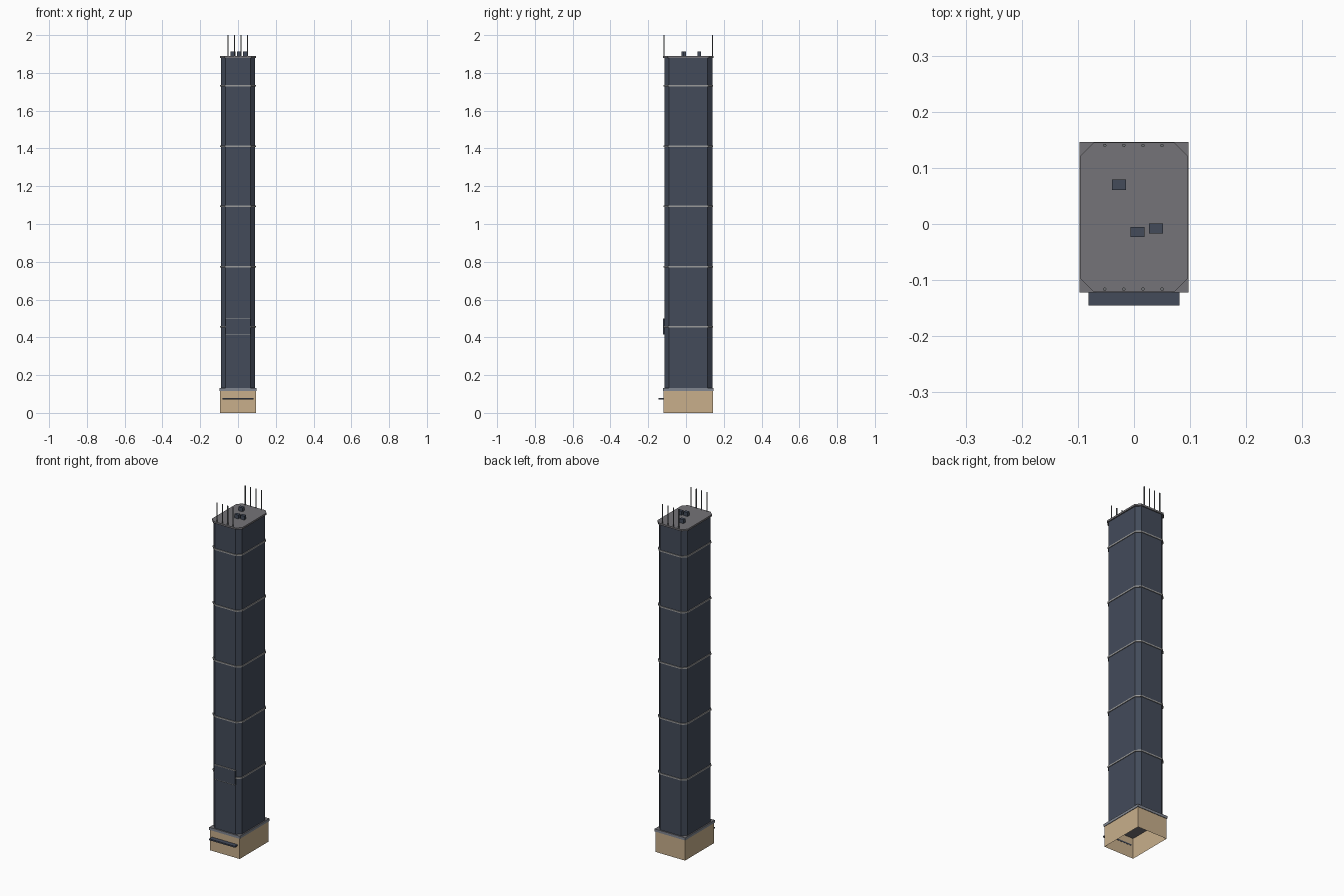
import bpy, bmesh

cube = bpy.data.objects.get("Cube")
if cube:
    bpy.data.objects.remove(cube, do_unlink=True)

CY = 0.012  # tower centre line in y


def material(name, r, g, b):
    m = bpy.data.materials.new(name)
    m.use_nodes = True
    m.diffuse_color = (r, g, b, 1)
    m.node_tree.nodes["Principled BSDF"].inputs["Base Color"].default_value = (r, g, b, 1)
    return m


glass = material("dark blue glass", 0.056, 0.07, 0.102)
stone = material("tan stone", 0.58, 0.43, 0.26)
roof_grey = material("roof grey", 0.178, 0.174, 0.188)
trim = material("pale trim", 0.33, 0.33, 0.33)
ledge_grey = material("blue grey ledge", 0.22, 0.24, 0.28)
steel = material("mast steel", 0.16, 0.17, 0.18)


def prism(name, points, z0, z1, mats, bottom=True, top=True):
    """Extrude an outline; a second material goes on the horizontal faces."""
    bm = bmesh.new()
    low = [bm.verts.new((x, y, z0)) for x, y in points]
    high = [bm.verts.new((x, y, z1)) for x, y in points]
    n = len(points)
    for i in range(n):
        j = (i + 1) % n
        bm.faces.new((low[i], low[j], high[j], high[i]))
    if bottom:
        bm.faces.new(low[::-1])
    if top:
        bm.faces.new(high)
    bm.normal_update()
    if len(mats) > 1:
        for f in bm.faces:
            f.material_index = int(abs(f.normal.z) > 0.5)
    mesh = bpy.data.meshes.new(name)
    bm.to_mesh(mesh)
    bm.free()
    for m in mats:
        mesh.materials.append(m)
    ob = bpy.data.objects.new(name, mesh)
    bpy.context.collection.objects.link(ob)
    return ob


def rect(hx, hy, cx=0, cy=CY):
    return [(cx - hx, cy - hy), (cx + hx, cy - hy), (cx + hx, cy + hy), (cx - hx, cy + hy)]


def octagon(hx, hy, c=0.024):
    quarter = [(hx - c, -hy), (hx, c - hy), (hx, hy - c), (hx - c, hy)]
    return [(x, y + CY) for x, y in quarter + [(-x, -y) for x, y in quarter]]


# Hollow base, open underneath, with a ledge closing its top
prism("base_walls", rect(0.094, 0.131), 0, 0.117, [stone], bottom=False, top=False)
prism("base_ledge", rect(0.097, 0.134), 0.117, 0.132, [ledge_grey, roof_grey])

# Tower shaft with chamfered corners, belts and roof cap
prism("tower_shaft", octagon(0.09, 0.127), 0.132, 1.88, [glass])
for i in range(5):
    z = 0.455 + i * 0.319
    prism(f"belt_{i + 1}", octagon(0.094, 0.131), z - 0.004, z + 0.004, [trim])
prism("roof_cap", octagon(0.096, 0.133), 1.88, 1.89, [roof_grey])

# Front panel with pale edges
prism("front_panel", rect(0.067, 0.005, 0, -0.117), 0.418, 0.496, [glass])
for name, z in (("lower", 0.414), ("upper", 0.496)):
    prism(f"panel_trim_{name}", rect(0.067, 0.005, 0, -0.117), z, z + 0.004, [trim])

# Entrance canopy
prism("entrance_canopy", rect(0.081, 0.0135, 0, -0.1315), 0.071, 0.079, [glass])

# Roof units
for i, (x, y) in enumerate([(-0.027, 0.07), (0.006, -0.014), (0.039, -0.008)]):
    prism(f"roof_unit_{i + 1}", rect(0.0125, 0.009, x, y), 1.89, 1.912, [glass])

# Two rows of masts
for side, y in (("front", -0.116), ("back", 0.14)):
    for i in range(4):
        bpy.ops.mesh.primitive_cylinder_add(
            vertices=8, radius=0.003, depth=0.11, location=(-0.052 + i * 0.034, y, 1.945))
        mast = bpy.context.object
        mast.name = f"{side}_mast_{i + 1}"
        mast.data.materials.append(steel)
